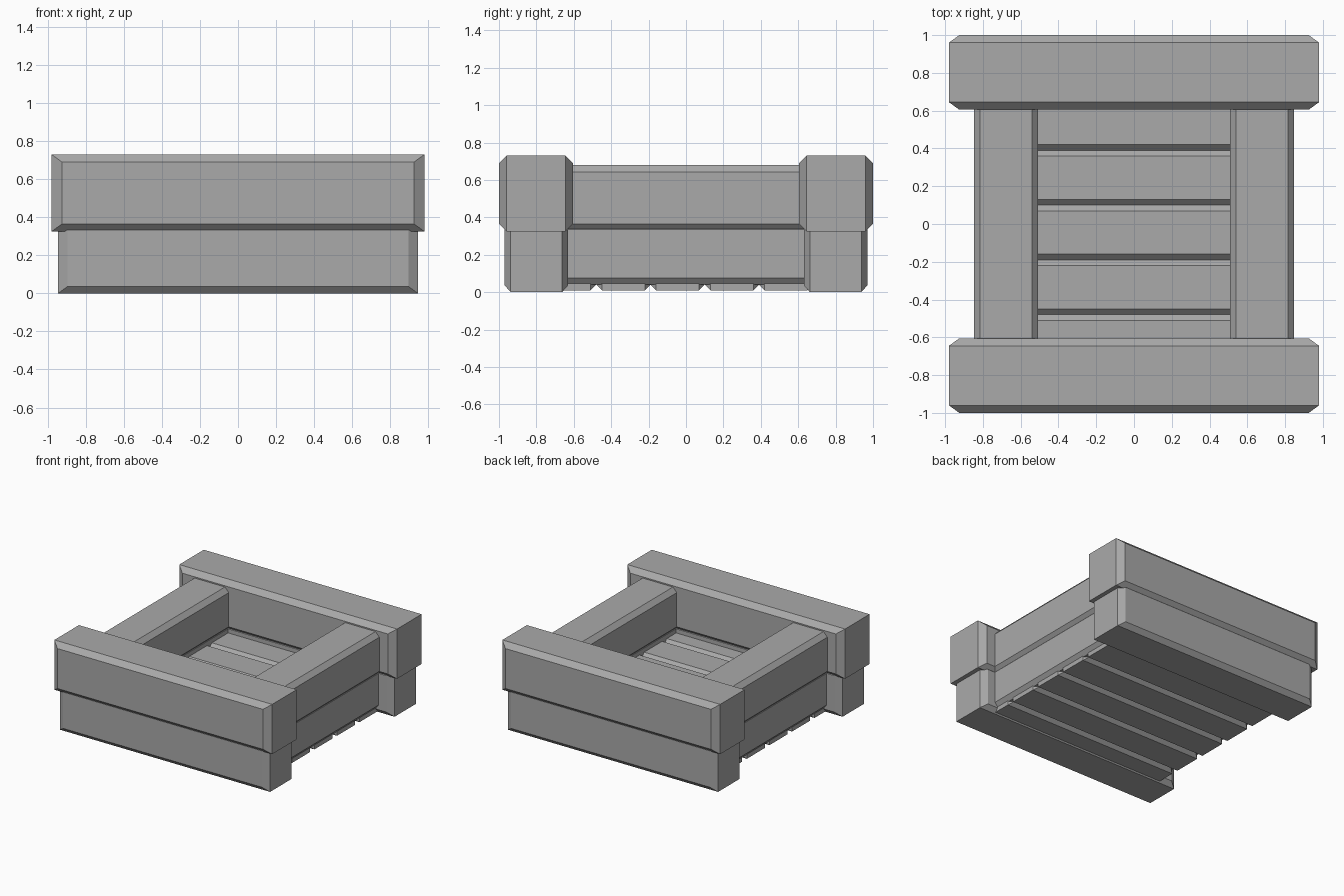
import bpy
import bmesh

default = bpy.data.objects.get("Cube")
if default:
    bpy.data.objects.remove(default, do_unlink=True)

grey = bpy.data.materials.new("plain_grey")
grey.use_nodes = True
grey.diffuse_color = (0.4, 0.4, 0.4, 1)
bsdf = next(n for n in grey.node_tree.nodes if n.type == 'BSDF_PRINCIPLED')
bsdf.inputs["Base Color"].default_value = grey.diffuse_color


def beam(name, low, high, cap_axis, chamfer):
    """Block whose two faces across cap_axis are raised and tapered by chamfer (x, y, z)."""
    bm = bmesh.new()
    bmesh.ops.create_cube(bm, size=1)
    centre = [(a + b) / 2 for a, b in zip(low, high)]
    half = [(b - a) / 2 for a, b in zip(low, high)]
    half[cap_axis] -= chamfer[cap_axis]
    for v in bm.verts:
        for i in range(3):
            v.co[i] = v.co[i] * 2 * half[i]
    bm.normal_update()
    caps = [f for f in bm.faces if abs(f.normal[cap_axis]) > 0.9]
    raised = bmesh.ops.extrude_discrete_faces(bm, faces=caps)["faces"]
    for f in raised:
        for v in f.verts:
            for i in range(3):
                step = chamfer[i] if i == cap_axis else -chamfer[i]
                v.co[i] += step if v.co[i] > 0 else -step
    bmesh.ops.recalc_face_normals(bm, faces=bm.faces)
    mesh = bpy.data.meshes.new(name)
    bm.to_mesh(mesh)
    bm.free()
    mesh.materials.append(grey)
    obj = bpy.data.objects.new(name, mesh)
    obj.location = centre
    bpy.context.collection.objects.link(obj)


# Front and back walls: a wide beam resting on a slightly smaller one
for side, sign in (("front", -1), ("back", 1)):
    y0, y1 = sorted((sign * 0.605, sign))
    beam(side + "_upper_beam", (-0.98, y0, 0.325), (0.98, y1, 0.73), 1, (0.055, 0.04, 0.04))
    y0, y1 = sorted((sign * 0.63, sign * 0.97))
    beam(side + "_lower_beam", (-0.945, y0, 0), (0.945, y1, 0.37), 1, (0.05, 0.033, 0.037))

# Left and right walls, tucked into the front and back walls
for side, sign in (("right", -1), ("left", 1)):
    x0, x1 = sorted((sign * 0.507, sign * 0.848))
    beam(side + "_upper_beam", (x0, -0.8, 0.328), (x1, 0.8, 0.68), 0, (0.034, 0.04, 0.037))
    x0, x1 = sorted((sign * 0.53, sign * 0.825))
    beam(side + "_lower_beam", (x0, -0.8, 0.04), (x1, 0.8, 0.37), 0, (0.03, 0.04, 0.036))

# Floor slats, side by side
pitch = 0.29
for i in range(5):
    y = -0.045 + (i - 2) * pitch
    beam("floor_slat_%d" % (i + 1), (-0.8, y - pitch / 2, 0.01), (0.8, y + pitch / 2, 0.3),
         1, (0.04, 0.03, 0.03))
